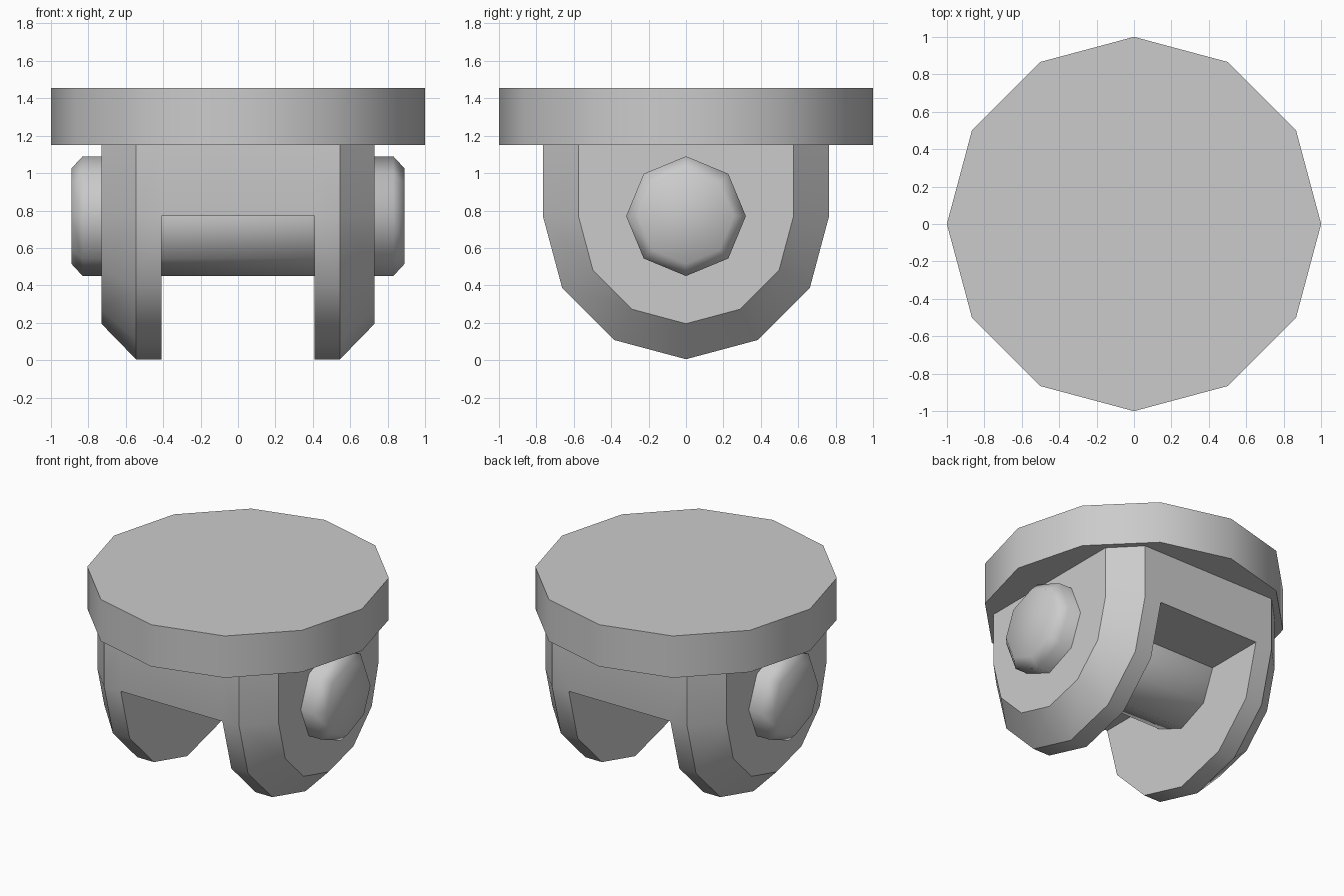
import bpy, bmesh, math

cube = bpy.data.objects.get("Cube")
if cube:
    bpy.data.objects.remove(cube)

GREY = (0.6, 0.6, 0.6, 1)
metal = bpy.data.materials.new("plain_grey")
metal.use_nodes = True
metal.diffuse_color = GREY
metal.node_tree.nodes["Principled BSDF"].inputs["Base Color"].default_value = GREY

AXLE_Z = 0.77
PLATE_Z = 1.15


def finish(bm, name, angle):
    bmesh.ops.recalc_face_normals(bm, faces=bm.faces)
    mesh = bpy.data.meshes.new(name)
    bm.to_mesh(mesh)
    bm.free()
    mesh.materials.append(metal)
    obj = bpy.data.objects.new(name, mesh)
    bpy.context.collection.objects.link(obj)
    bpy.ops.object.select_all(action='DESELECT')
    obj.select_set(True)
    bpy.context.view_layer.objects.active = obj
    bpy.ops.object.shade_smooth_by_angle(angle=math.radians(angle))
    return obj


def add_rings(bm, rings):
    return [[bm.verts.new(p) for p in ring] for ring in rings]


def bridge(bm, a, b):
    n = len(a)
    for i in range(n):
        j = (i + 1) % n
        bm.faces.new((a[i], a[j], b[j], b[i]))


def solid(name, rings, angle):
    """Closed loft through equal rings."""
    bm = bmesh.new()
    loops = add_rings(bm, rings)
    for a, b in zip(loops, loops[1:]):
        bridge(bm, a, b)
    bm.faces.new(loops[0])
    bm.faces.new(loops[-1])
    return finish(bm, name, angle)


def circle(radius, sides):
    return [(radius * math.cos(math.tau * i / sides), radius * math.sin(math.tau * i / sides))
            for i in range(sides)]


def fork_ring(x, radius):
    """U-shaped section: two top corners and a half round below the axle."""
    arc = [(x, radius * math.cos(math.pi * i / 6), AXLE_Z - radius * math.sin(math.pi * i / 6))
           for i in range(7)]
    return [(x, radius, PLATE_Z)] + arc + [(x, -radius, PLATE_Z)]


# Round top plate
solid("top_plate", [[(x, y, z) for x, y in circle(1, 12)] for z in (PLATE_Z, 1.455)], 35)

# Axle pin with bevelled ends
pin_sections = [(-0.89, 0.255), (-0.83, 0.32), (0.83, 0.32), (0.89, 0.255)]
solid("axle_pin", [[(x, y, AXLE_Z + z) for y, z in circle(r, 8)] for x, r in pin_sections], 60)

# Fork: two chamfered cheeks joined by a web above the slot
bm = bmesh.new()
inner = []
for side in (-1, 1):
    cheek = add_rings(bm, [fork_ring(side * x, r)
                           for x, r in ((0.73, 0.575), (0.545, 0.765), (0.41, 0.765))])
    bridge(bm, cheek[0], cheek[1])
    bridge(bm, cheek[1], cheek[2])
    bm.faces.new(cheek[0])
    bm.faces.new(cheek[2][1:8])
    inner.append(cheek[2])
web = [[ring[i] for i in (0, 1, 7, 8)] for ring in inner]
bridge(bm, web[0], web[1])
finish(bm, "fork", 35)
